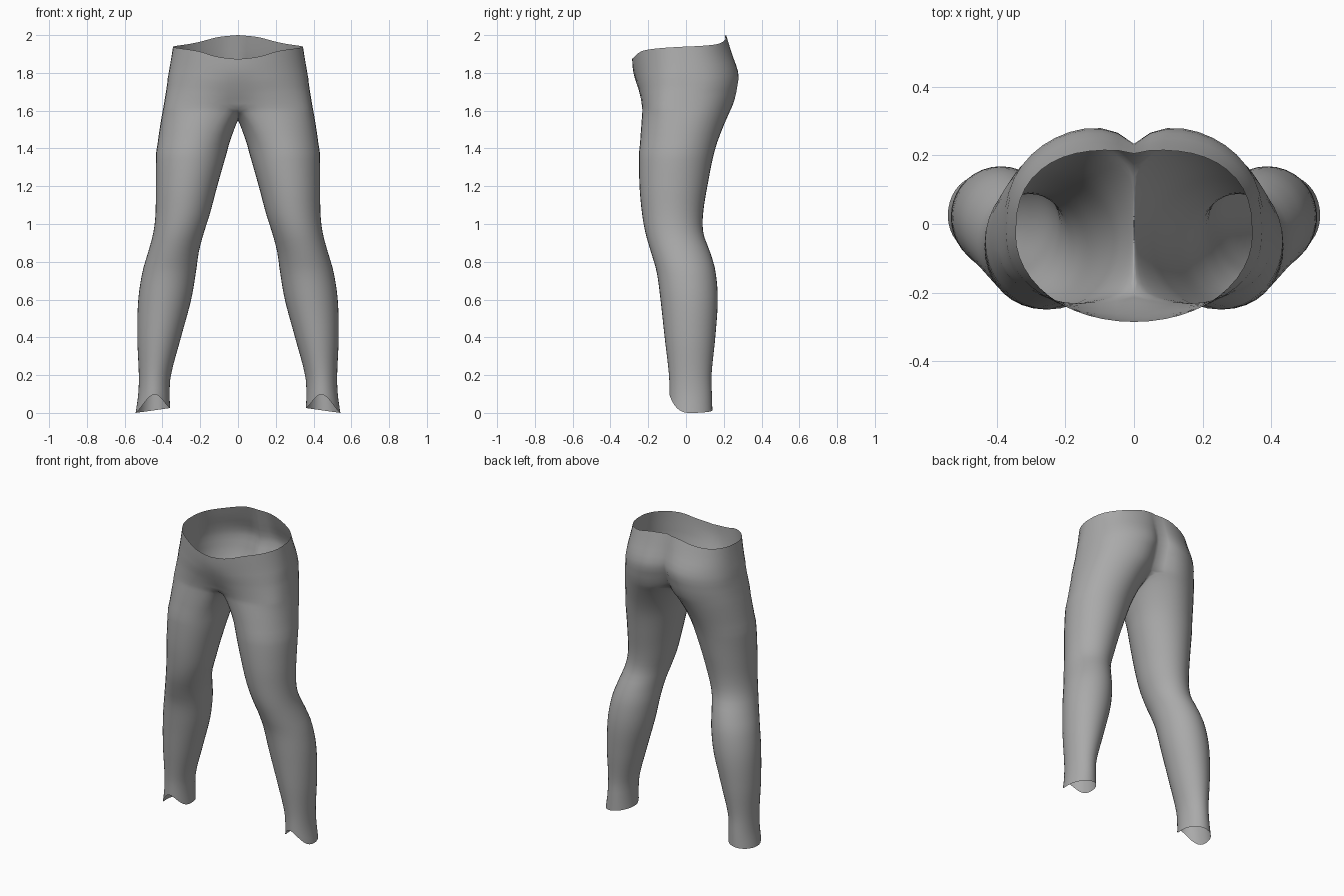
import bpy
import bmesh
from math import sin, cos, pi, exp, radians
from mathutils import Vector

cube = bpy.data.objects.get("Cube")
if cube:
    bpy.data.objects.remove(cube)

ARC = 24      # steps from front centre round the hip to back centre
SEAM = 12     # steps along the crotch seam
SIDES = ARC + SEAM

# Leg outline: height, outer x, inner x, front y, back y
LEG = [
    (0.00, .542, .358, -.09, .140), (0.10, .528, .362, -.088, .137),
    (0.20, .525, .355, -.09, .135), (0.40, .533, .302, -.113, .155),
    (0.60, .528, .248, -.135, .168), (0.75, .505, .222, -.156, .156),
    (0.85, .476, .208, -.185, .128), (0.95, .449, .182, -.214, .092),
    (1.05, .437, .150, -.232, .090), (1.20, .435, .110, -.246, .113),
    (1.40, .432, .053, -.248, .155), (1.55, .412, .010, -.236, .210),
    (1.65, .395, .003, -.228, .250),
]
# Hips: height, outer x, front y, front dip, front roundness, back y, cleft depth
HIPS = [
    (1.55, .412, -.248, .06, .55, .25, .12), (1.62, .398, -.252, .045, .65, .282, .12),
    (1.70, .385, -.265, .02, .8, .306, .10), (1.80, .367, -.278, 0, .95, .303, .07),
    (1.90, .350, -.286, 0, 1, .262, .04), (2.00, .335, -.286, 0, 1, .225, .02),
]
# Waist rim height from front centre to back centre
RIM = [(0, 1.873), (.1, 1.885), (.2, 1.914), (.35, 1.93), (.5, 1.938),
       (.7, 1.95), (.8, 1.965), (.9, 1.99), (1, 2.0)]


def sample(table, t):
    """Smooth curve through the rows of a table."""
    t = min(max(t, table[0][0]), table[-1][0])
    i = max(k for k in range(len(table) - 1) if table[k][0] <= t)
    a, b = table[i], table[i + 1]
    before, after = table[max(i - 1, 0)], table[min(i + 2, len(table) - 1)]
    w = b[0] - a[0]
    u = (t - a[0]) / w
    out = []
    for c in range(1, len(a)):
        ma = (b[c] - before[c]) / (b[0] - before[0]) * w
        mb = (after[c] - a[c]) / (after[0] - a[0]) * w
        out.append((2*u**3 - 3*u**2 + 1) * a[c] + (u**3 - 2*u**2 + u) * ma
                   + (3*u**2 - 2*u**3) * b[c] + (u**3 - u**2) * mb)
    return out


def leg_angle(j):
    return radians(-120) + 2 * pi * j / SIDES


def leg_point(j, z):
    outer, inner, front, back = sample(LEG, z)
    a = leg_angle(j)
    x = (outer + inner) / 2 + (outer - inner) / 2 * cos(a)
    y = (front + back) / 2 + (back - front) / 2 * sin(a)
    return Vector((max(x, .003), y, z))


def hip_point(j, z):
    outer, front, dip, roundness, back, cleft = sample(HIPS, z)
    phi = pi * j / ARC
    x = 0 if j in (0, ARC) else outer * sin(phi)
    c, mid = cos(phi), -.03
    if c > 0:
        y = mid + (front - mid) * c ** roundness + dip * exp(-(x / .1) ** 2)
    else:
        y = mid + (back - mid) * (-c) ** .75 - cleft * exp(-x / .07) * min(1, -3 * c)
    return Vector((x, y, z))


def ankle_height(j):
    a = leg_angle(j)
    return .085 * max(0, -sin(a)) ** 3 + .013 * (1 - cos(a))


# Loop where leg and hips meet: hip arc, then the crotch seam back to front
def join_height(j):
    f = j / ARC
    return 1.61 + .02 * f - .015 * sin(pi * f)


join = [hip_point(j, join_height(j)) for j in range(ARC + 1)]
for k in range(1, SEAM):
    p = join[ARC].lerp(join[0], k / SEAM)
    p.z -= .072 * sin(pi * k / SEAM)
    join.append(p)

bm = bmesh.new()


def add_ring(points):
    return [bm.verts.new(p) for p in points]


def bridge(low, high, closed):
    count = len(high)
    for j in range(count if closed else count - 1):
        k = (j + 1) % count
        bm.faces.new((low[j], low[k], high[k], high[j]))


# Leg: ankle to upper thigh
THIGH, ROWS = 1.38, 36
rings = []
for r in range(ROWS + 1):
    t = r / ROWS
    rings.append(add_ring(
        leg_point(j, ankle_height(j) + (THIGH - ankle_height(j)) * t)
        for j in range(SIDES)))

# Upper thigh blends into the join loop
BLEND = 7
for r in range(1, BLEND):
    t = r / BLEND
    ease = t * t * (3 - 2 * t)
    rings.append(add_ring(
        leg_point(j, THIGH + (join[j].z - THIGH) * t).lerp(join[j], ease)
        for j in range(SIDES)))
rings.append(add_ring(join))
for low, high in zip(rings, rings[1:]):
    bridge(low, high, True)

# Hips: join loop to waist rim
low = rings[-1][:ARC + 1]
HIP_ROWS = 10
for r in range(1, HIP_ROWS + 1):
    t = r / HIP_ROWS
    high = add_ring(
        hip_point(j, join_height(j) + (sample(RIM, j / ARC)[0] - join_height(j)) * t)
        for j in range(ARC + 1))
    bridge(low, high, False)
    low = high

# Relax the area around the join
soft = [v for v in bm.verts if 1.4 < v.co.z < 1.74 and v.co.x > .001 and not v.is_boundary]
for _ in range(4):
    bmesh.ops.smooth_vert(bm, verts=soft, factor=.5, use_axis_x=True,
                          use_axis_y=True, use_axis_z=True)

mesh = bpy.data.meshes.new("leggings")
bm.to_mesh(mesh)
bm.free()
leggings = bpy.data.objects.new("leggings", mesh)
bpy.context.collection.objects.link(leggings)

# Other leg
mirror = leggings.modifiers.new("other_leg", 'MIRROR')
mirror.use_axis[0] = True
mirror.use_mirror_merge = True
mirror.merge_threshold = .0005

# Plain grey cloth
grey = bpy.data.materials.new("grey_cloth")
grey.use_nodes = True
colour = (.4, .4, .4, 1)
grey.diffuse_color = colour
grey.node_tree.nodes["Principled BSDF"].inputs["Base Color"].default_value = colour
mesh.materials.append(grey)

for face in mesh.polygons:
    face.use_smooth = True
